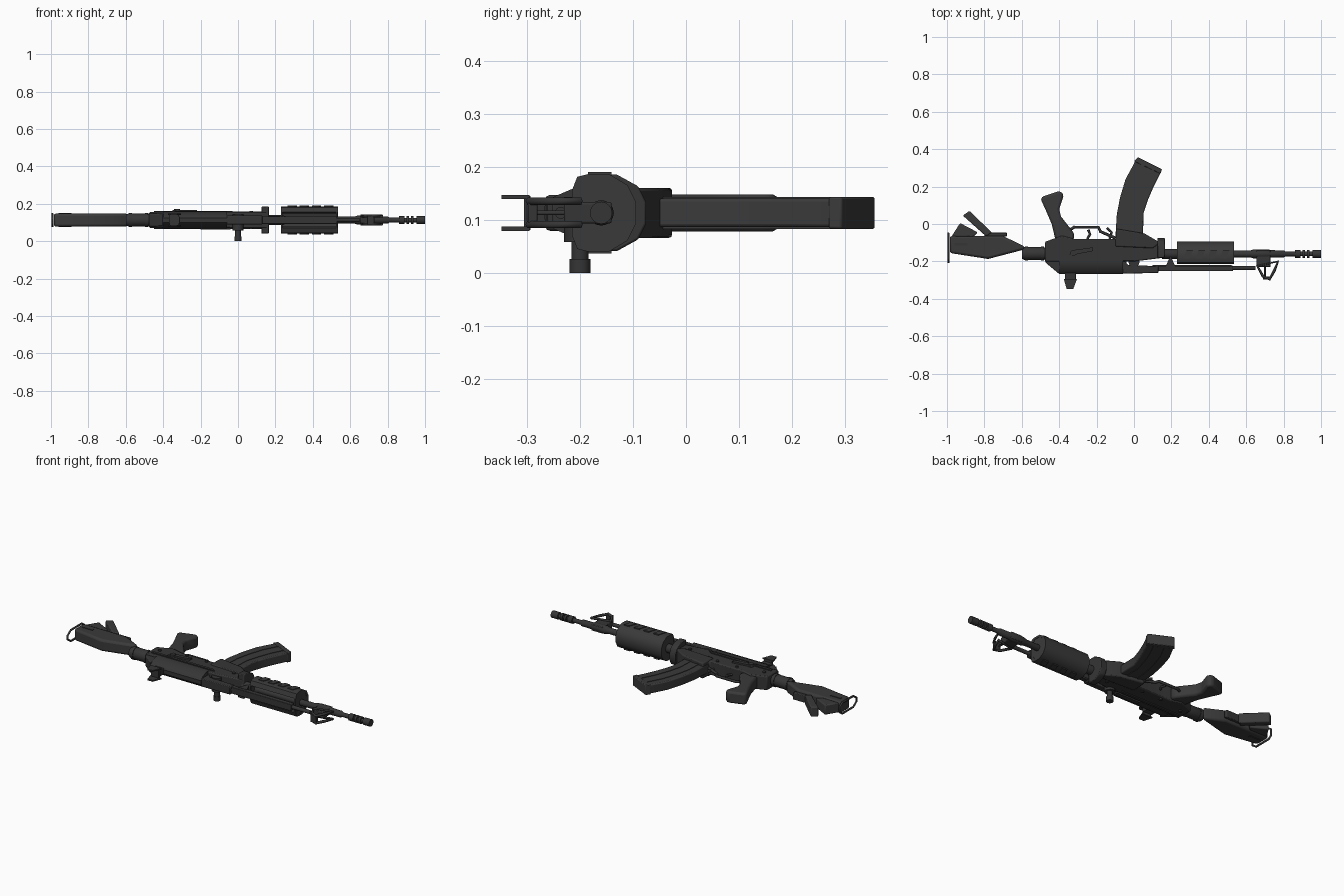
import bpy, bmesh, math
from mathutils import Vector

cube = bpy.data.objects.get("Cube")
if cube:
    bpy.data.objects.remove(cube, do_unlink=True)

ZC = 0.113   # middle plane of the model, which lies on its side
AXIS = -0.16  # y of the bore


def material(name, v):
    m = bpy.data.materials.new(name)
    m.use_nodes = True
    col = (v, v, v, 1)
    m.diffuse_color = col
    bsdf = m.node_tree.nodes["Principled BSDF"]
    bsdf.inputs["Base Color"].default_value = col
    bsdf.inputs["Roughness"].default_value = 0.6
    return m


METAL = material("dark metal", 0.036)
POLYMER = material("dark polymer", 0.042)


def finish(bm, name, mat, bevel=0.0):
    bmesh.ops.recalc_face_normals(bm, faces=bm.faces)
    me = bpy.data.meshes.new(name)
    bm.to_mesh(me)
    bm.free()
    me.materials.append(mat)
    ob = bpy.data.objects.new(name, me)
    bpy.context.collection.objects.link(ob)
    if bevel:
        b = ob.modifiers.new("Bevel", "BEVEL")
        b.width, b.segments, b.limit_method = bevel, 2, "ANGLE"
    bpy.ops.object.select_all(action="DESELECT")
    ob.select_set(True)
    bpy.context.view_layer.objects.active = ob
    bpy.ops.object.shade_smooth_by_angle(angle=math.radians(35))
    return ob


def extrude(name, pts, vec, mat, bevel=0.0):
    bm = bmesh.new()
    face = bm.faces.new([bm.verts.new(p) for p in pts])
    new = bmesh.ops.extrude_face_region(bm, geom=[face])["geom"]
    bmesh.ops.translate(bm, vec=vec, verts=[v for v in new if isinstance(v, bmesh.types.BMVert)])
    return finish(bm, name, mat, bevel)


def slab(name, pts, half, mat, bevel=0.0, z=ZC):
    """Side outline in x, y given thickness about the height z."""
    return extrude(name, [(x, y, z - half) for x, y in pts], (0, 0, 2 * half), mat, bevel)


def block(name, x0, x1, y0, y1, half, mat, bevel=0.0, z=ZC):
    return slab(name, [(x0, y0), (x1, y0), (x1, y1), (x0, y1)], half, mat, bevel, z)


def section(name, pts, x0, x1, mat, bevel=0.0):
    """Cross-section in y, z (z from the middle plane) swept along x."""
    return extrude(name, [(x0, y, ZC + z) for y, z in pts], (x1 - x0, 0, 0), mat, bevel)


def mirrored(half):
    return half + [(y, -z) for y, z in reversed(half)]


def lathe(name, profile, y, mat, n=16):
    """Profile of x, radius turned about an x-parallel axis."""
    bm = bmesh.new()
    rings = []
    for x, r in profile:
        rings.append([bm.verts.new((x, y + r * math.cos(a * math.tau / n), ZC + r * math.sin(a * math.tau / n)))
                      for a in range(n)])
    for a, b in zip(rings, rings[1:]):
        for i in range(n):
            bm.faces.new((a[i], a[(i + 1) % n], b[(i + 1) % n], b[i]))
    bm.faces.new(rings[0])
    bm.faces.new(rings[-1])
    return finish(bm, name, mat)


def pin(name, x, y, z0, z1, r, mat, n=12):
    pts = [(x + r * math.cos(i * math.tau / n), y + r * math.sin(i * math.tau / n), z0) for i in range(n)]
    return extrude(name, pts, (0, 0, z1 - z0), mat)


def wire(name, pts, r, mat, cyclic=False):
    cu = bpy.data.curves.new(name, "CURVE")
    cu.dimensions = "3D"
    cu.bevel_depth, cu.bevel_resolution = r, 1
    sp = cu.splines.new("POLY")
    sp.points.add(len(pts) - 1)
    for p, co in zip(sp.points, pts):
        p.co = (*co, 1)
    sp.use_cyclic_u = cyclic
    cu.materials.append(mat)
    ob = bpy.data.objects.new(name, cu)
    bpy.context.collection.objects.link(ob)
    return ob


# Stock with butt frame, hooks and tube
slab("stock", [(-0.985, -0.064), (-0.70, -0.064), (-0.58, -0.123), (-0.60, -0.14),
               (-0.78, -0.187), (-0.985, -0.155)], 0.035, POLYMER, 0.012)
block("stock_slot", -0.96, -0.89, -0.115, -0.102, 0.038, METAL)
slab("stock_toe", [(-0.975, -0.066), (-0.93, 0.005), (-0.835, -0.045), (-0.86, -0.07)], 0.03, POLYMER, 0.006)
slab("stock_hook", [(-0.915, 0.045), (-0.88, 0.07), (-0.76, -0.045), (-0.79, -0.066), (-0.82, -0.04)],
     0.03, POLYMER, 0.006)
block("stock_latch", -0.80, -0.68, -0.066, -0.045, 0.022, METAL, 0.004)
wire("butt_frame", [(-0.992, y, ZC + z) for y, z in
                    mirrored([(-0.205, 0.012), (-0.175, 0.033), (-0.07, 0.033), (-0.05, 0.018)])],
     0.006, METAL, True)
lathe("stock_tube", [(-0.60, 0.028), (-0.585, 0.035), (-0.49, 0.035), (-0.46, 0.03)], -0.158, METAL)
for x in (-0.575, -0.49):
    lathe("tube_collar", [(x - 0.008, 0.038), (x + 0.008, 0.038)], -0.158, METAL)

# Receiver, top cover and magazine well
slab("receiver", [(-0.475, -0.095), (-0.385, -0.062), (-0.32, -0.08), (-0.10, -0.08), (-0.09, -0.04),
                  (0.05, -0.055), (0.16, -0.125), (0.16, -0.18), (0.0, -0.2), (-0.475, -0.2)],
     0.042, METAL, 0.006)
cover = mirrored([(-0.19, 0.045), (-0.215, 0.045), (-0.25, 0.03), (-0.267, 0.012)])
section("top_cover", cover, -0.40, -0.06, METAL)
slab("cover_rear", [(-0.475, -0.19), (-0.475, -0.205), (-0.40, -0.267), (-0.39, -0.19)], 0.034, METAL, 0.006)
slab("cover_front", [(-0.06, -0.19), (-0.06, -0.265), (0.13, -0.262), (0.13, -0.225), (-0.03, -0.22)],
     0.024, METAL, 0.004)
slab("magazine_well", [(-0.10, -0.12), (-0.095, -0.025), (0.055, -0.05), (0.14, -0.10), (0.10, -0.13)],
     0.047, METAL, 0.006)

# Side details on both faces
for s in (-1, 1):
    z = ZC + s * 0.044
    slab("side_rib", [(-0.45, -0.165), (-0.05, -0.165), (-0.03, -0.18), (-0.45, -0.18)], 0.004, METAL, 0, z)
    for x, y in ((-0.43, -0.13), (-0.27, -0.10), (-0.14, -0.10), (0.07, -0.14)):
        pin("receiver_pin", x, y, z - 0.005, z + 0.005, 0.009, METAL)
slab("selector_lever", [(-0.35, -0.175), (-0.33, -0.14), (-0.22, -0.125), (-0.22, -0.145), (-0.30, -0.16)],
     0.005, METAL, 0, ZC + 0.05)
pin("selector_hub", -0.325, -0.155, ZC + 0.04, ZC + 0.06, 0.016, METAL)
block("ejection_port", -0.20, -0.04, -0.215, -0.19, 0.004, METAL, 0, ZC - 0.046)

# Charging handle reaching down to the ground
pin("charging_handle", 0.0, -0.20, 0.015, ZC, 0.016, METAL)
pin("charging_knob", 0.0, -0.20, 0.0, 0.026, 0.02, METAL)
pin("bolt_boss", 0.0, -0.20, 0.058, ZC + 0.03, 0.03, METAL)

# Pistol grip, trigger and guard
slab("grip", [(-0.50, 0.135), (-0.485, 0.148), (-0.40, 0.176), (-0.38, 0.165), (-0.378, 0.145), (-0.40, 0.08),
              (-0.39, 0.04), (-0.32, -0.05), (-0.32, -0.085), (-0.42, -0.085), (-0.44, 0.0), (-0.47, 0.07)],
     0.035, POLYMER, 0.014)
wire("trigger_guard", [(-0.34, -0.03, ZC), (-0.32, -0.017, ZC), (-0.19, -0.017, ZC), (-0.18, -0.04, ZC),
                       (-0.10, -0.075, ZC)], 0.008, METAL)
wire("trigger", [(-0.25, -0.08, ZC), (-0.235, -0.055, ZC), (-0.245, -0.03, ZC)], 0.007, METAL)
wire("magazine_catch", [(-0.13, -0.08, ZC), (-0.12, -0.045, ZC), (-0.145, -0.02, ZC)], 0.007, METAL)

# Curved magazine with side ribs and floor plate
rear = [(-0.10, -0.08), (-0.092, 0.05), (-0.075, 0.14), (-0.045, 0.24), (0.012, 0.345)]
front = [(0.047, -0.08), (0.052, 0.06), (0.075, 0.13), (0.105, 0.20), (0.145, 0.28)]
slab("magazine", rear + front[::-1], 0.027, POLYMER, 0.006)
for t in (0.3, 0.7):
    mid = [Vector(a).lerp(Vector(b), t) for a, b in zip(rear, front)]
    slab("magazine_rib", [(p.x - 0.008, p.y) for p in mid] + [(p.x + 0.008, p.y) for p in reversed(mid)],
         0.03, POLYMER)
slab("floor_plate", [(0.0, 0.335), (0.02, 0.357), (0.15, 0.293), (0.142, 0.268)], 0.03, POLYMER, 0.004)

# Handguard: an open-topped shell with a ribbed outside, and its rear collar
outer = [(-0.215, 0.042), (-0.205, 0.068), (-0.185, 0.073), (-0.145, 0.073), (-0.11, 0.052), (-0.094, 0.02)]
inner = [(-0.11, 0.016), (-0.12, 0.043), (-0.15, 0.06), (-0.185, 0.06), (-0.195, 0.035)]
shell = outer + [(y, -z) for y, z in outer[::-1]] + [(y, -z) for y, z in inner[::-1]] + inner
section("handguard", shell, 0.23, 0.535, POLYMER)
for x in (0.23, 0.525):
    section("handguard_cap", mirrored(outer), x, x + 0.008, POLYMER)
for s in (-1, 1):
    for i in range(4):
        x = 0.265 + i * 0.065
        slab("handguard_rib", [(x, -0.185), (x + 0.035, -0.185), (x + 0.05, -0.14), (x + 0.015, -0.14)],
             0.004, POLYMER, 0, ZC + s * 0.073)
section("handguard_collar", mirrored([(-0.18, 0.072), (-0.13, 0.072), (-0.09, 0.05), (-0.075, 0.02)]),
        0.125, 0.165, METAL, 0.004)

# Gas rod, bracket and top rail
lathe("gas_rod", [(0.10, 0.016), (0.52, 0.016), (0.53, 0.011), (0.65, 0.011)], -0.236, METAL)
block("top_rail", 0.13, 0.53, -0.252, -0.224, 0.02, METAL, 0.003)
slab("gas_bracket", [(0.165, -0.235), (0.195, -0.17), (0.225, -0.235)], 0.022, METAL)

# Barrel and slotted muzzle brake
lathe("barrel", [(0.15, 0.026), (0.24, 0.026), (0.26, 0.018), (0.62, 0.018), (0.64, 0.024), (0.72, 0.024),
                 (0.73, 0.02), (0.80, 0.019), (0.81, 0.013), (0.88, 0.013)], AXIS, METAL)
lathe("muzzle_core", [(0.86, 0.012), (0.998, 0.012)], AXIS, METAL)
for x, w in ((0.86, 0.03), (0.90, 0.014), (0.925, 0.014), (0.955, 0.045)):
    lathe("muzzle_ring", [(x, 0.021), (x + w, 0.021)], AXIS, METAL)

# Front sight: two braced wings, base and post
block("sight_base", 0.655, 0.73, -0.23, -0.14, 0.02, METAL, 0.004)
for s in (-1, 1):
    z = ZC + s * 0.022
    wire("front_sight_wing", [(0.66, -0.225, z), (0.77, -0.20, z), (0.75, -0.25, z), (0.725, -0.295, z),
                              (0.69, -0.28, z)], 0.008, METAL, True)
block("sight_bridge", 0.69, 0.73, -0.298, -0.28, 0.024, METAL, 0.003)
pin_pts = [(0.70, -0.285, ZC), (0.70, -0.22, ZC)]
wire("front_sight_post", pin_pts, 0.005, METAL)

# Rear sight: wings on a short block
block("rear_sight_base", -0.37, -0.31, -0.30, -0.255, 0.018, METAL, 0.003)
for s in (-1, 1):
    slab("rear_sight_wing", [(-0.375, -0.295), (-0.305, -0.295), (-0.325, -0.348), (-0.36, -0.348)],
         0.004, METAL, 0, ZC + s * 0.03)
block("rear_sight_bridge", -0.365, -0.315, -0.305, -0.293, 0.032, METAL)
